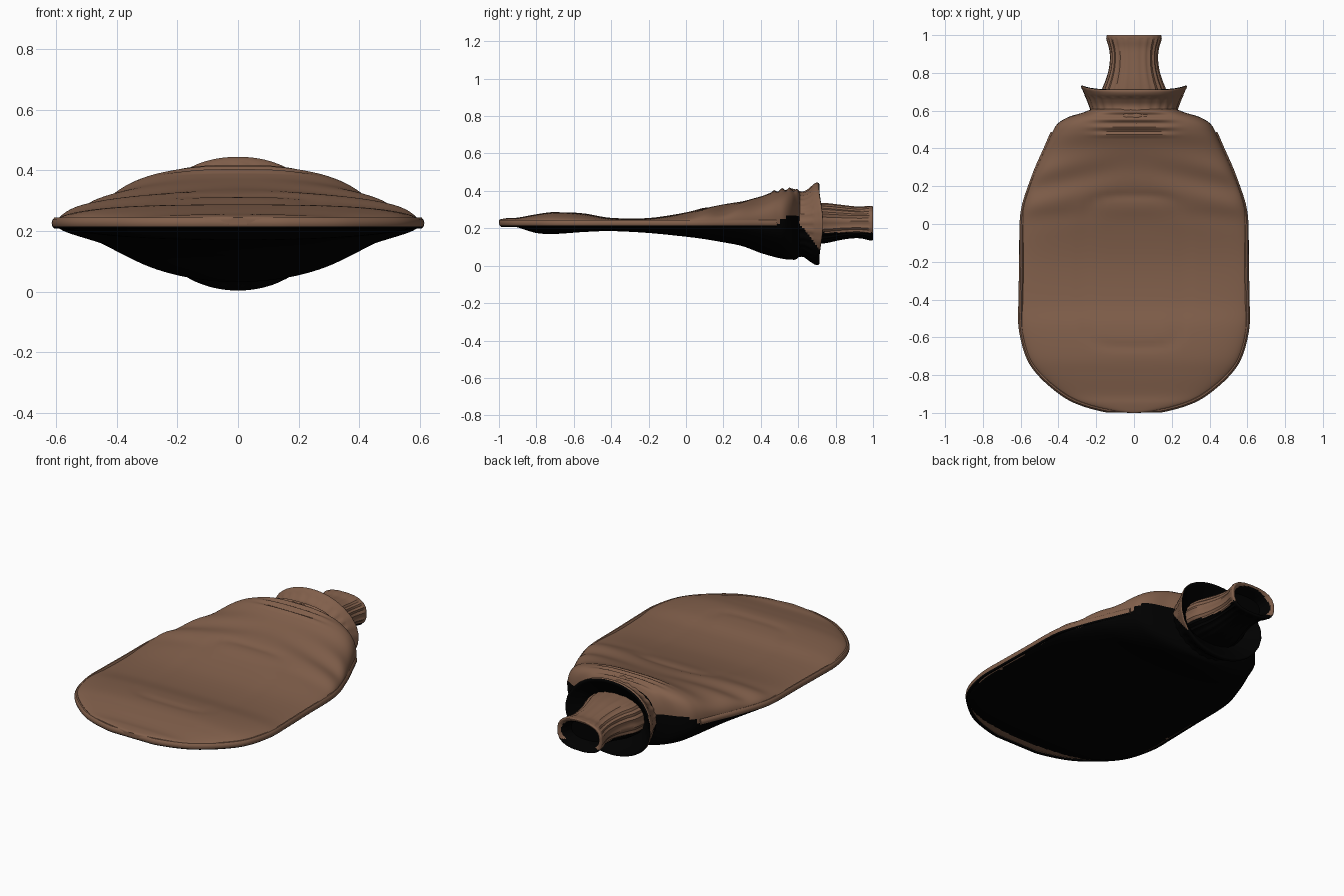
import bpy, bmesh, math
from math import sin, cos, pi, exp

if "Cube" in bpy.data.objects:
    bpy.data.objects.remove(bpy.data.objects["Cube"])


def material(name, rgb):
    m = bpy.data.materials.new(name)
    m.diffuse_color = (*rgb, 1)
    m.use_nodes = True
    m.node_tree.nodes["Principled BSDF"].inputs["Base Color"].default_value = m.diffuse_color
    return m


BROWN = material("brown knit", (0.22, 0.115, 0.07))
BLACK = material("black underside", (0.0, 0.0, 0.0))


def spline(table, t):
    """Catmull-Rom through the rows of a table, t in 0..1."""
    f = t * (len(table) - 1)
    i = min(int(f), len(table) - 2)
    u = f - i
    rows = [table[max(0, min(len(table) - 1, i + k))] for k in (-1, 0, 1, 2)]
    return [0.5 * (2 * b + (c - a) * u + (2 * a - 5 * b + 4 * c - d) * u * u
                   + (3 * b - a - 3 * c + d) * u ** 3) for a, b, c, d in zip(*rows)]


def power(v, p):
    return math.copysign(abs(v) ** p, v)


def loft(name, table, steps, sides, mid, p_top, p_bot, is_black, relief=None):
    """Skin of superelliptic rings; rows are (y, half width, top z, bottom z)."""
    bm = bmesh.new()
    rings = []
    for s in range(steps + 1):
        y, w, top, bot = spline(table, s / steps)
        ring = []
        for k in range(sides):
            a = 2 * pi * k / sides
            p = 2 / (p_top if sin(a) >= 0 else p_bot)
            h = (top - mid) if sin(a) >= 0 else (mid - bot)
            co = [max(w, 0.004) * power(cos(a), p), y, mid + h * power(sin(a), p)]
            if relief:
                co = relief(co, a, s / steps)
            ring.append(bm.verts.new(co))
        rings.append(ring)
    for r0, r1 in zip(rings, rings[1:]):
        for k in range(sides):
            j = (k + 1) % sides
            bm.faces.new((r0[k], r0[j], r1[j], r1[k]))
    bm.faces.new(rings[0])
    bm.faces.new(rings[-1])
    bmesh.ops.recalc_face_normals(bm, faces=bm.faces)
    bm.normal_update()
    for f in bm.faces:
        f.material_index = int(is_black(f.calc_center_median(), f.normal))
    return finish(name, bm)


def finish(name, bm):
    mesh = bpy.data.meshes.new(name)
    bm.to_mesh(mesh)
    bm.free()
    ob = bpy.data.objects.new(name, mesh)
    bpy.context.collection.objects.link(ob)
    mesh.materials.append(BROWN)
    mesh.materials.append(BLACK)
    bpy.context.view_layer.objects.active = ob
    ob.select_set(True)
    bpy.ops.object.shade_smooth_by_angle(angle=math.radians(35))
    ob.select_set(False)
    return ob


# Flat bag body, swelling toward the shoulders
BODY = [(-1.0, 0.03, .245, .222), (-.985, .15, .25, .218), (-.95, .28, .255, .212),
        (-.9, .38, .257, .205), (-.8, .497, .275, .175), (-.7, .565, .287, .17),
        (-.55, .603, .28, .18), (-.4, .604, .256, .185), (-.2, .60, .255, .175),
        (0, .598, .285, .155), (.1, .585, .31, .142), (.2, .553, .325, .125),
        (.3, .515, .345, .105), (.4, .47, .37, .068), (.48, .435, .40, .045),
        (.53, .405, .41, .035), (.565, .35, .41, .032), (.59, .27, .405, .035),
        (.61, .22, .39, .06)]


def body_relief(co, a, t):
    x, y, z = co
    if sin(a) > 0.02:
        edge = min(1, sin(a) * 2)
        # soft crosswise folds below the shoulders
        fold = exp(-((y - .22) / .16) ** 2)
        z += edge * fold * 0.007 * sin(34 * y + 9 * abs(x)) * (0.3 + abs(x) * 1.6)
        # faint rounded panel showing through the cover
        d = ((abs(x) / .26) ** 5 + (abs(y + .25) / .40) ** 5) ** .2
        z -= 0.005 * exp(-((d - 1) / .06) ** 2)
        # gathered rows in front of the collar
        if y > .46:
            z += 0.007 * sin((y - .46) * 150) * exp(-(x / .2) ** 4)
    return x, y, z


def body_black(c, n):
    limit = .21 if c.y < .46 else min(.27, .20 + (c.y - .46) * .8)
    return c.z < limit


loft("bottle_cover_body", BODY, 150, 96, .222, 2.9, 2.2, body_black, body_relief)

# Flared gathered collar that folds back inward around the neck
COLLAR = [(.50, .19, .385, .06), (.56, .215, .41, .04), (.62, .235, .395, .05),
          (.655, .25, .41, .03), (.685, .268, .438, .008), (.705, .28, .444, .004),
          (.712, .27, .43, .015), (.69, .24, .40, .05), (.65, .19, .35, .10),
          (.62, .15, .31, .14)]


def collar_relief(co, a, t):
    x, y, z = co
    k = 1 + 0.014 * sin(26 * a) * (1 if t < .4 else .3)
    lip = exp(-((t - .58) / .22) ** 2)
    side = abs(cos(a)) ** 5
    x = x * k
    z = max(.0, .222 + (z - .222) * (k if t < .4 else 1))
    return x, y + lip * side * .022, z


def collar_black(c, n):
    return c.z < .30 - (c.y - .55) * 1.3 or n.y > .55


loft("gathered_collar", COLLAR, 60, 104, .222, 2.1, 2.0, collar_black, collar_relief)

# Ribbed neck with a hollow end
NECK = [(.62, .175, .335, .12), (.70, .17, .335, .118), (.76, .148, .332, .125),
        (.82, .131, .325, .138), (.88, .125, .318, .147), (.93, .13, .314, .148),
        (.97, .142, .318, .14), (.995, .146, .318, .135), (.999, .135, .31, .145),
        (.98, .115, .293, .162), (.93, .10, .28, .175)]


def neck_relief(co, a, t):
    x, y, z = co
    k = 1 + 0.022 * sin(22 * a) * (1 if t < .65 else .2)
    return x * k, min(y, 1.0), .228 + (z - .228) * k


def neck_black(c, n):
    inner = (c.x / .125) ** 2 + ((c.z - .228) / .078) ** 2 < 1
    return c.z < .178 or (c.y > .92 and inner)


loft("ribbed_neck", NECK, 60, 88, .228, 2.6, 2.6, neck_black, neck_relief)

# Piped seam around the edge of the bag
bm = bmesh.new()
side_path = []
for i in range(61):
    y, w, top, bot = spline(BODY, i / 60 * .78)
    side_path.append((w - .005, max(y, -.986), .226))
path = [(-x, y, z) for x, y, z in reversed(side_path)] + side_path
rings = []
for i, (x, y, z) in enumerate(path):
    a, b = path[max(i - 1, 0)], path[min(i + 1, len(path) - 1)]
    dx, dy = b[0] - a[0], b[1] - a[1]
    l = math.hypot(dx, dy) or 1
    rings.append([bm.verts.new((x + .013 * cos(q) * dy / l, y - .013 * cos(q) * dx / l,
                                z + .019 * sin(q)))
                  for q in (2 * pi * k / 10 for k in range(10))])
for r0, r1 in zip(rings, rings[1:]):
    for k in range(10):
        bm.faces.new((r0[k], r0[(k + 1) % 10], r1[(k + 1) % 10], r1[k]))
bm.faces.new(rings[0])
bm.faces.new(rings[-1])
bmesh.ops.recalc_face_normals(bm, faces=bm.faces)
for f in bm.faces:
    f.material_index = int(f.calc_center_median().z < .214)
finish("piped_seam", bm)
